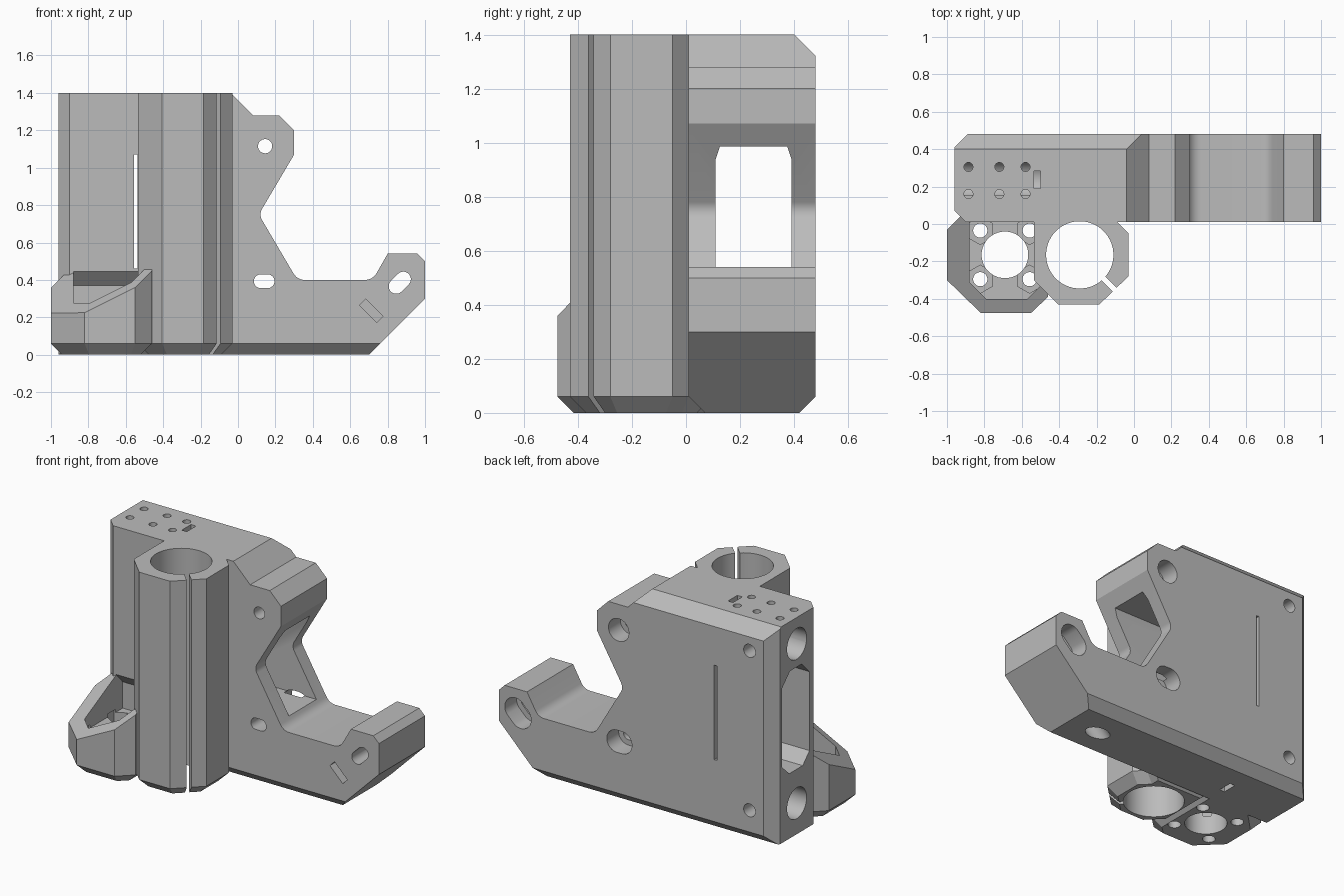
import bpy, bmesh
from math import pi, cos, sin, tan, radians
from mathutils import Vector, Matrix

cube = bpy.data.objects.get("Cube")
if cube:
    bpy.data.objects.remove(cube, do_unlink=True)

grey = bpy.data.materials.new("plain_grey")
grey.use_nodes = True
grey.diffuse_color = (0.5, 0.5, 0.5, 1)
grey.node_tree.nodes["Principled BSDF"].inputs["Base Color"].default_value = (0.5, 0.5, 0.5, 1)


def place(axis, u, v, w):
    return {"x": (w, u, v), "y": (u, w, v), "z": (u, v, w)}[axis]


def prism(points, axis, lo, hi):
    bm = bmesh.new()
    face = bm.faces.new([bm.verts.new(place(axis, u, v, lo)) for u, v in points])
    ext = bmesh.ops.extrude_face_region(bm, geom=[face])["geom"]
    move = Vector(place(axis, 0, 0, hi - lo))
    bmesh.ops.translate(bm, vec=move, verts=[g for g in ext if isinstance(g, bmesh.types.BMVert)])
    bmesh.ops.recalc_face_normals(bm, faces=bm.faces)
    return bm


def finish(bm, name):
    bmesh.ops.recalc_face_normals(bm, faces=bm.faces)
    mesh = bpy.data.meshes.new(name)
    bm.to_mesh(mesh)
    bm.free()
    mesh.materials.append(grey)
    ob = bpy.data.objects.new(name, mesh)
    bpy.context.collection.objects.link(ob)
    return ob


def slice_off(bm, point, normal):
    """Remove everything on the normal's side of a plane and cap it."""
    geom = bm.verts[:] + bm.edges[:] + bm.faces[:]
    cut = bmesh.ops.bisect_plane(bm, geom=geom, dist=1e-5, plane_co=point,
                                 plane_no=normal, clear_outer=True)["geom_cut"]
    edges = [e for e in cut if isinstance(e, bmesh.types.BMEdge) and e.is_boundary]
    bmesh.ops.edgeloop_fill(bm, edges=edges)


def combine(ob, tool, operation):
    mod = ob.modifiers.new("bool", "BOOLEAN")
    mod.operation, mod.solver, mod.object = operation, "EXACT", tool
    bpy.context.view_layer.objects.active = ob
    bpy.ops.object.modifier_apply(modifier=mod.name)
    bpy.data.objects.remove(tool, do_unlink=True)


def cut(ob, points, axis, lo, hi):
    combine(ob, finish(prism(points, axis, lo, hi), "cutter"), "DIFFERENCE")


def pill(u, v, r, half=0.0, angle=0.0, n=32):
    """Circle, or rounded slot when half is above zero."""
    ca, sa = cos(angle), sin(angle)
    out = []
    for i in range(n):
        t = 2 * pi * (i + 0.5) / n
        a, b = r * cos(t) + (half if cos(t) > 0 else -half), r * sin(t)
        out.append((u + a * ca - b * sa, v + a * sa + b * ca))
    return out


def rect(u, v, w, h, angle=0.0):
    ca, sa = cos(angle), sin(angle)
    return [(u + (a * w * ca - b * h * sa) / 2, v + (a * w * sa + b * h * ca) / 2)
            for a, b in ((-1, -1), (1, -1), (1, 1), (-1, 1))]


def rounded(points):
    """Replace each point that carries a radius with an arc."""
    out = []
    for i, p in enumerate(points):
        if len(p) == 2:
            out.append(p)
            continue
        here = Vector(p[:2])
        a = (Vector(points[i - 1][:2]) - here).normalized()
        b = (Vector(points[(i + 1) % len(points)][:2]) - here).normalized()
        half = a.angle(b) / 2
        centre = here + (a + b).normalized() * p[2] / sin(half)
        start = here + a * p[2] / tan(half) - centre
        end = here + b * p[2] / tan(half) - centre
        for k in range(7):
            d = start.lerp(end, k / 6).normalized() * p[2]
            out.append(tuple(centre + d))
    return out


def bevel_bottom(bm, size):
    edges = [e for e in bm.edges if all(v.co.z < 1e-4 for v in e.verts)]
    bmesh.ops.bevel(bm, geom=edges, offset=size, segments=1, affect="EDGES")


# Main plate with the notched side and the ear
plate = prism(rounded([
    (-0.96, 0), (0.70, 0), (1.0, 0.30), (1.0, 0.50), (0.96, 0.54), (0.80, 0.54),
    (0.72, 0.40, 0.07), (0.317, 0.40, 0.07), (0.111, 0.75, 0.06), (0.30, 1.07),
    (0.30, 1.20), (0.22, 1.28), (0.08, 1.28), (-0.04, 1.40), (-0.96, 1.40)]), "y", 0.01, 0.48)
for point, normal in (((0, 0.40, 1.40), (0, 1, 1)), ((0, 0.42, 0), (0, 1, -1)),
                      ((0, 0.07, 0), (0, -1, -1)), ((-0.96, 0.41, 0), (-1, 1, 0)),
                      ((-0.96, 0.07, 0), (-1, -1, 0))):
    slice_off(plate, point, normal)
body = finish(plate, "bracket_body")

# Screw cup at the lower left, with a sloping rim
cup_bm = prism([(-1, -0.03), (-1, -0.30), (-0.82, -0.475), (-0.55, -0.475), (-0.46, -0.39),
                (-0.46, 0.2), (-0.87, 0.2), (-0.87, 0.1)], "z", 0, 1)
bevel_bottom(cup_bm, 0.06)
slice_off(cup_bm, (-0.82, -0.475, 0.225), (-0.5, -0.5, 1))
cup = finish(cup_bm, "screw_cup")
cut(cup, [(-0.88, 0.08), (-0.88, -0.31), (-0.79, -0.40), (-0.57, -0.40),
          (-0.50, -0.33), (-0.50, 0.08)], "z", 0.2, 1.2)

# Recess in the plate behind the cup, with a sloping roof
cut(body, [(-0.1, 0.2), (0.08, 0.2), (0.08, 0.37), (0.0, 0.455), (-0.1, 0.455)], "x", -0.88, -0.5)
combine(body, cup, "UNION")

# Bearing tube
tube_bm = prism([(-0.03, -0.05), (-0.03, -0.28), (-0.185, -0.43), (-0.405, -0.43),
                 (-0.535, -0.30), (-0.535, 0.1), (-0.09, 0.1), (-0.09, 0.01)], "z", 0, 1.4)
bevel_bottom(tube_bm, 0.06)
combine(body, finish(tube_bm, "bearing_tube"), "UNION")
cut(body, pill(-0.29, -0.165, 0.18, n=48), "z", -0.1, 1.5)
cut(body, rect(-0.12, -0.335, 0.25, 0.028, -pi / 4), "z", -0.1, 1.5)

# Cup floor: centre hole, four screw holes and nut traps
cut(body, pill(-0.69, -0.165, 0.125), "z", -0.1, 0.25)
for sx in (-1, 1):
    for sy in (-1, 1):
        x, y = -0.69 + sx * 0.132, -0.165 + sy * 0.13
        cut(body, pill(x, y, 0.038, n=24), "z", -0.1, 0.25)
        cut(body, pill(x, y, 0.075, n=6), "z", 0.12, 0.22)

# Side tunnel with chamfered ends, and the slit opening into it
cut(body, [(0.11, 0.49), (0.18, 0.42), (0.32, 0.42), (0.39, 0.49),
           (0.39, 1.0), (0.31, 1.08), (0.19, 1.08), (0.11, 1.0)], "x", -1.1, -0.3)
cut(body, [(0.11, 0.45), (0.39, 0.45), (0.39, 0.94), (0.375, 0.985),
           (0.125, 0.985), (0.11, 0.94)], "x", -0.35, 0.6)
cut(body, rect(-0.547, 0.765, 0.018, 0.61), "y", -0.05, 0.6)

# Rod sockets with their pockets at the back
for z in (0.20, 1.23):
    cut(body, pill(0.24, z, 0.1), "x", -1.1, -0.05)
    cut(body, pill(-0.79, z, 0.042, n=24), "y", 0.24, 0.6)

# Mounting holes, widened at the back
for x, z, r, half, angle in ((0.145, 1.115, 0.038, 0, 0), (0.14, 0.393, 0.037, 0.018, 0),
                             (0.865, 0.385, 0.04, 0.027, pi / 4)):
    cut(body, pill(x, z, r, half, angle), "y", -0.1, 0.6)
    cut(body, pill(x, z, r + 0.035, half, angle), "y", 0.36, 0.6)

# Tension screw hole running up at an angle, and its nut slot
screw = prism(pill(0, 0, 0.058), "z", -0.15, 0.50)
bmesh.ops.transform(screw, verts=screw.verts, matrix=Matrix.Translation((0.48, 0.24, 0))
                    @ Matrix.Rotation(radians(45), 4, "Y"))
combine(body, finish(screw, "cutter"), "DIFFERENCE")
cut(body, rect(0.712, 0.235, 0.13, 0.047, -pi / 4), "y", -0.1, 0.32)

# Small blind holes on top, and slots at the top and bottom
for x in (-0.885, -0.72, -0.58):
    for y in (0.16, 0.305):
        cut(body, pill(x, y, 0.024, n=20), "z", 1.28, 1.5)
for lo, hi in ((-0.1, 0.12), (1.3, 1.5)):
    cut(body, rect(-0.517, 0.237, 0.036, 0.095), "z", lo, hi)

bpy.ops.object.select_all(action="DESELECT")
body.select_set(True)
bpy.context.view_layer.objects.active = body
bpy.ops.object.shade_smooth_by_angle(angle=radians(20))
